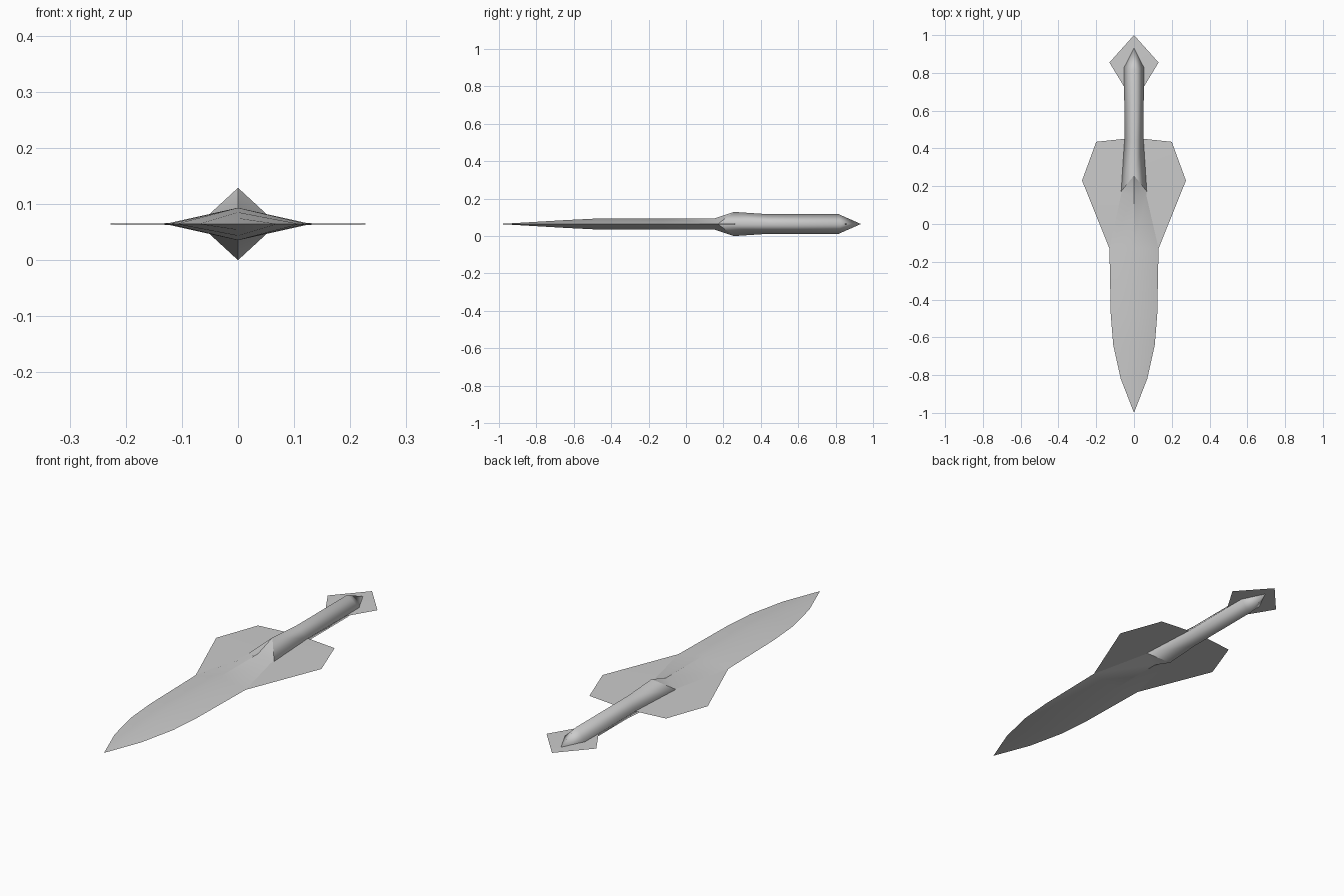
import bpy
import bmesh
import math

cube = bpy.data.objects.get("Cube")
if cube:
    bpy.data.objects.remove(cube, do_unlink=True)

MID_Z = 0.0645  # height of the symmetry plane

steel = bpy.data.materials.new("light_grey")
steel.diffuse_color = (0.6, 0.6, 0.6, 1)
steel.use_nodes = True
steel.node_tree.nodes["Principled BSDF"].inputs["Base Color"].default_value = (0.6, 0.6, 0.6, 1)


def build(name, faces, angle):
    """Repeat the faces of the +x, +z quarter into all four quarters."""
    bm = bmesh.new()
    for sx in (1, -1):
        for sz in (1, -1):
            for face in faces:
                pts = [(x * sx, y, z * sz) for x, y, z in face]
                if sx * sz < 0:
                    pts.reverse()
                bm.faces.new([bm.verts.new(p) for p in pts])
    bmesh.ops.remove_doubles(bm, verts=bm.verts, dist=1e-5)
    mesh = bpy.data.meshes.new(name)
    bm.to_mesh(mesh)
    bm.free()
    mesh.materials.append(steel)
    obj = bpy.data.objects.new(name, mesh)
    obj.location.z = MID_Z
    bpy.context.collection.objects.link(obj)
    bpy.ops.object.select_all(action='DESELECT')
    obj.select_set(True)
    bpy.context.view_layer.objects.active = obj
    bpy.ops.object.shade_smooth_by_angle(angle=math.radians(angle))
    return obj


def strip(stations):
    """Faces between ridge and side points; each station is ridge y, height, side y, half width."""
    faces = []
    for (ry0, h0, sy0, w0), (ry1, h1, sy1, w1) in zip(stations, stations[1:]):
        ring = [(0, ry0, h0), (w0, sy0, 0), (w1, sy1, 0), (0, ry1, h1)]
        faces.append(list(dict.fromkeys(ring)))  # drop repeated corners at points
    return faces


def fan(centre, rim):
    return [[centre, a, b] for a, b in zip(rim, rim[1:])]


# Diamond-section blade, ending in the sloped front of the collar
build("blade", strip([
    (-1.0, 0.0, -1.0, 0.0),
    (-0.82, 0.0105, -0.82, 0.07),
    (-0.64, 0.021, -0.64, 0.11),
    (-0.48, 0.029, -0.48, 0.123),
    (-0.13, 0.029, -0.13, 0.13),
    (0.15, 0.029, 0.17, 0.07),
    (0.257, 0.0645, 0.17, 0.07),
]), 30)

# Softly shaded diamond handle: flared collar, grip and pointed end
build("handle", strip([
    (0.257, 0.0645, 0.17, 0.07),
    (0.43, 0.053, 0.45, 0.05),
    (0.815, 0.053, 0.83, 0.053),
    (0.935, 0.0, 0.935, 0.0),
]), 180)

# Thin guard wings on both sides of the collar
build("guard", fan((0.06, 0.17, 0.002), [
    (0.13, -0.13, 0), (0.275, 0.23, 0), (0.2, 0.435, 0), (0.04, 0.452, 0),
]), 30)

# Thin kite-shaped pommel plate
build("pommel_plate", fan((0, 0.85, 0.002), [
    (0, 0.64, 0), (0.13, 0.855, 0), (0, 1.0, 0),
]), 30)
